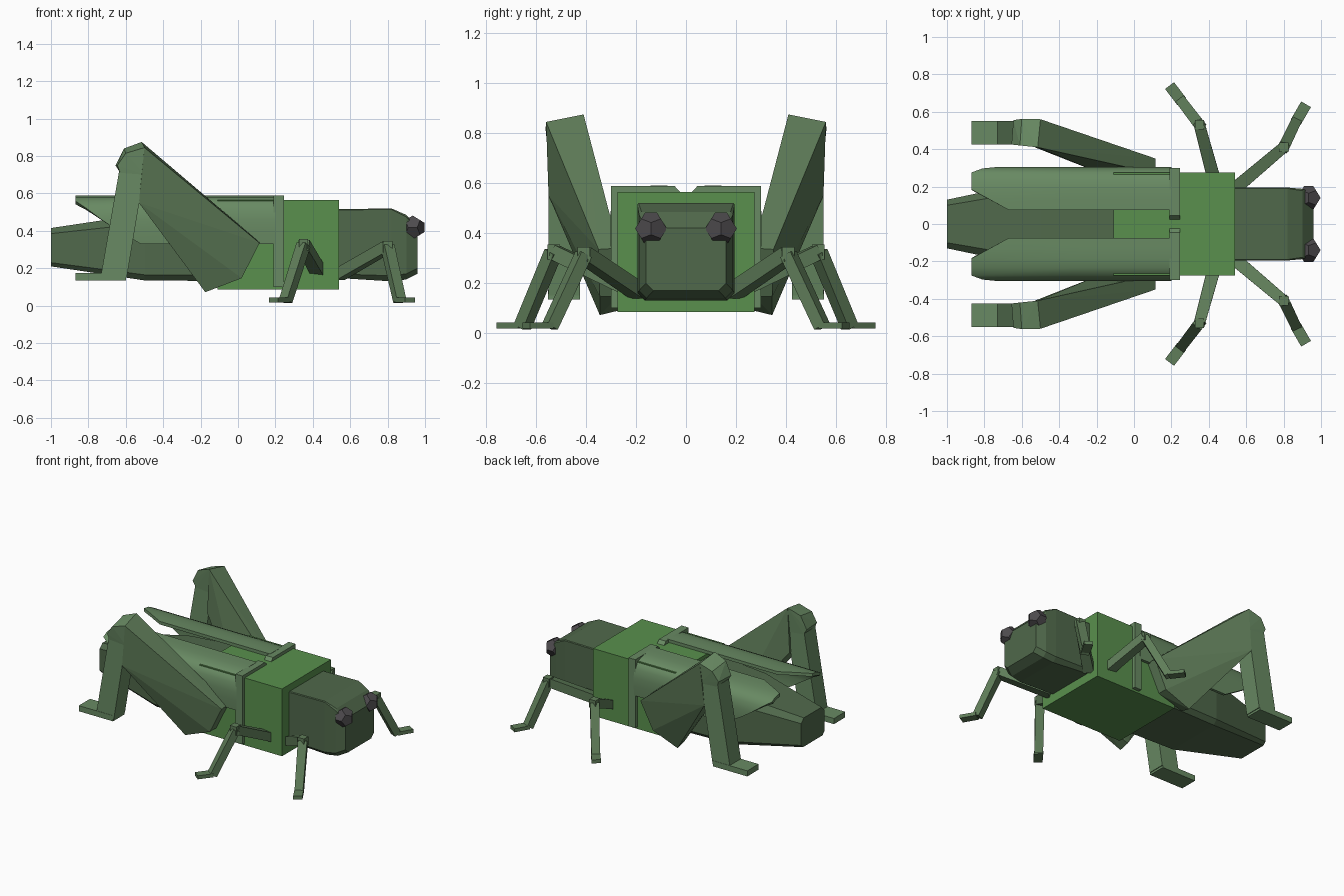
import bpy, bmesh
from mathutils import Vector

if "Cube" in bpy.data.objects:
    bpy.data.objects.remove(bpy.data.objects["Cube"])


def material(name, rgb):
    m = bpy.data.materials.new(name)
    m.diffuse_color = (*rgb, 1)
    m.use_nodes = True
    m.node_tree.nodes["Principled BSDF"].inputs["Base Color"].default_value = m.diffuse_color
    return m


BRIGHT = material("bright_green", (0.10, 0.28, 0.075))
LIGHT = material("leaf_green", (0.14, 0.255, 0.125))
DARK = material("dark_green", (0.08, 0.14, 0.07))
MID = material("leg_green", (0.115, 0.205, 0.10))
EYE = material("eye_grey", (0.075, 0.07, 0.075))


def finish(name, bm, mat):
    bmesh.ops.recalc_face_normals(bm, faces=bm.faces[:])
    me = bpy.data.meshes.new(name)
    bm.to_mesh(me)
    bm.free()
    me.materials.append(mat)
    ob = bpy.data.objects.new(name, me)
    bpy.context.collection.objects.link(ob)
    return ob


def hull(name, pts, mat):
    bm = bmesh.new()
    for p in pts:
        bm.verts.new(p)
    r = bmesh.ops.convex_hull(bm, input=bm.verts[:])
    junk = {g for g in r["geom_interior"] + r["geom_unused"]
            if isinstance(g, bmesh.types.BMVert)}
    bmesh.ops.delete(bm, geom=list(junk), context='VERTS')
    bmesh.ops.dissolve_limit(bm, angle_limit=0.02, verts=bm.verts[:], edges=bm.edges[:])
    return finish(name, bm, mat)


def box(name, x, y, z, mat):
    return hull(name, [(a, b, c) for a in x for b in y for c in z], mat)


def loft(name, sections, mat):
    # symmetric body sections: x, half width, bottom, top, bottom chamfer, top chamfer
    pts = []
    for x, w, zb, zt, cb, ct in sections:
        for s in (-1, 1):
            pts += [(x, s * w, zb + cb), (x, s * (w - cb), zb),
                    (x, s * w, zt - ct), (x, s * (w - ct), zt)]
    return hull(name, pts, mat)


def beam(name, p, q, w0, w1, h, mat):
    # tapered bar between two points, widths measured horizontally
    p, q = Vector(p), Vector(q)
    d = (q - p).normalized()
    side = d.cross(Vector((0, 0, 1))).normalized()
    up = side.cross(d)
    pts = [c + side * a * w / 2 + up * b * h / 2
           for c, w in ((p, w0), (q, w1)) for a in (-1, 1) for b in (-1, 1)]
    return hull(name, pts, mat)


# Body
box("thorax", (-0.11, 0.54), (-0.275, 0.275), (0.085, 0.565), BRIGHT)
loft("abdomen", [(-1.0, 0.13, 0.21, 0.415, 0.02, 0.03),
                 (-0.5, 0.235, 0.135, 0.49, 0.03, 0.05),
                 (0.1, 0.25, 0.13, 0.53, 0.03, 0.05)], DARK)
loft("head", [(0.5, 0.195, 0.15, 0.515, 0.02, 0.005),
              (0.82, 0.195, 0.13, 0.52, 0.03, 0.005),
              (0.90, 0.188, 0.14, 0.485, 0.03, 0.01),
              (0.96, 0.16, 0.17, 0.42, 0.03, 0.01)], DARK)

PHI = (1 + 5 ** 0.5) / 2
DODECA = [(a, b, c) for a in (-1, 1) for b in (-1, 1) for c in (-1, 1)]
for a in (-1, 1):
    for b in (-1, 1):
        u, v = a / PHI, b * PHI
        DODECA += [(0, u, v), (u, v, 0), (v, 0, u)]

# Wing cross-section: y, z, rear end x
WING = [(0.075, 0.59, -0.67), (0.13, 0.59, -0.77), (0.185, 0.588, -0.87),
        (0.235, 0.58, -0.87), (0.275, 0.56, -0.87), (0.297, 0.52, -0.81),
        (0.305, 0.46, -0.73), (0.305, 0.40, -0.64), (0.30, 0.33, -0.52)]

for s, side in ((-1, "right"), (1, "left")):
    def at(pts):
        return [(x, s * y, z) for x, y, z in pts]

    # Eye
    r = 0.068 / 3 ** 0.5
    hull(f"eye_{side}", [(0.934 + r * a, s * (0.14 + r * b), 0.418 + r * c)
                         for a, b, c in DODECA], EYE)

    # Wing: thin smooth shell
    bm = bmesh.new()
    rows = [[bm.verts.new((0.2 + (rear - 0.2) * t, s * y, z)) for t in (0, 0.5, 1)]
            for y, z, rear in WING]
    for r0, r1 in zip(rows, rows[1:]):
        for i in (0, 1):
            bm.faces.new((r0[i], r0[i + 1], r1[i + 1], r1[i]))
    bmesh.ops.recalc_face_normals(bm, faces=bm.faces[:])
    if sum((f.normal.z for f in bm.faces)) < 0:
        bmesh.ops.reverse_faces(bm, faces=bm.faces[:])
    me = bpy.data.meshes.new("wing")
    bm.to_mesh(me)
    bm.free()
    me.materials.append(LIGHT)
    wing = bpy.data.objects.new(f"wing_{side}", me)
    bpy.context.collection.objects.link(wing)
    mod = wing.modifiers.new("thickness", 'SOLIDIFY')
    mod.thickness = 0.022
    mod.offset = -1
    bpy.ops.object.select_all(action='DESELECT')
    wing.select_set(True)
    bpy.context.view_layer.objects.active = wing
    bpy.ops.object.modifier_apply(modifier="thickness")
    bpy.ops.object.shade_smooth_by_angle(angle=0.8)

    # Wing collar: top strip and side strip
    hull(f"collar_top_{side}", at([(x, y, z) for x in (0.19, 0.245)
         for y, z in ((0.02, 0.56), (0.045, 0.588), (0.30, 0.588), (0.30, 0.56))]), LIGHT)
    box(f"collar_side_{side}", (0.19, 0.245), (s * 0.27, s * 0.30), (0.10, 0.57), LIGHT)

    # Hind leg
    hull(f"hind_thigh_{side}", at([
        (-0.515, 0.41, 0.875), (-0.50, 0.56, 0.845),
        (-0.53, 0.41, 0.56), (-0.53, 0.55, 0.55),
        (0.115, 0.27, 0.34), (0.115, 0.35, 0.335),
        (0.02, 0.27, 0.147), (0.02, 0.345, 0.147),
        (-0.175, 0.27, 0.09), (-0.175, 0.345, 0.072)]), MID)
    hull(f"hind_knee_{side}", at([
        (-0.515, 0.41, 0.875), (-0.61, 0.42, 0.84), (-0.655, 0.425, 0.75),
        (-0.63, 0.425, 0.71), (-0.50, 0.42, 0.70),
        (-0.50, 0.56, 0.845), (-0.60, 0.562, 0.815), (-0.645, 0.555, 0.75),
        (-0.63, 0.55, 0.71), (-0.50, 0.55, 0.70)]), LIGHT)
    hull(f"hind_shin_{side}", at([(x, y, z) for y in (0.425, 0.55) for x, z in (
        (-0.625, 0.78), (-0.49, 0.78), (-0.735, 0.15), (-0.595, 0.15))]), LIGHT)
    box(f"hind_foot_{side}", (-0.87, -0.60), (s * 0.425, s * 0.552), (0.135, 0.175), LIGHT)

    # Front and middle legs: hip, knee, ankle, toe
    for leg, chain in (
            ("front", [(0.54, 0.19, 0.165), (0.80, 0.41, 0.315),
                       (0.865, 0.545, 0.025), (0.92, 0.64, 0.03)]),
            ("middle", [(0.425, 0.25, 0.19), (0.35, 0.53, 0.325),
                        (0.255, 0.655, 0.025), (0.19, 0.74, 0.03)])):
        hip, knee, ankle, toe = at(chain)
        beam(f"{leg}_thigh_{side}", hip, knee, 0.07, 0.06, 0.06, MID)
        beam(f"{leg}_shin_{side}", knee, ankle, 0.06, 0.055, 0.05, MID)
        beam(f"{leg}_foot_{side}", (*ankle[:2], 0.03), toe, 0.06, 0.06, 0.025, MID)
        kx, ky, kz = knee
        box(f"{leg}_knee_{side}", (kx - 0.025, kx + 0.025), (ky - 0.025, ky + 0.025),
            (kz - 0.03, kz + 0.03), MID)
